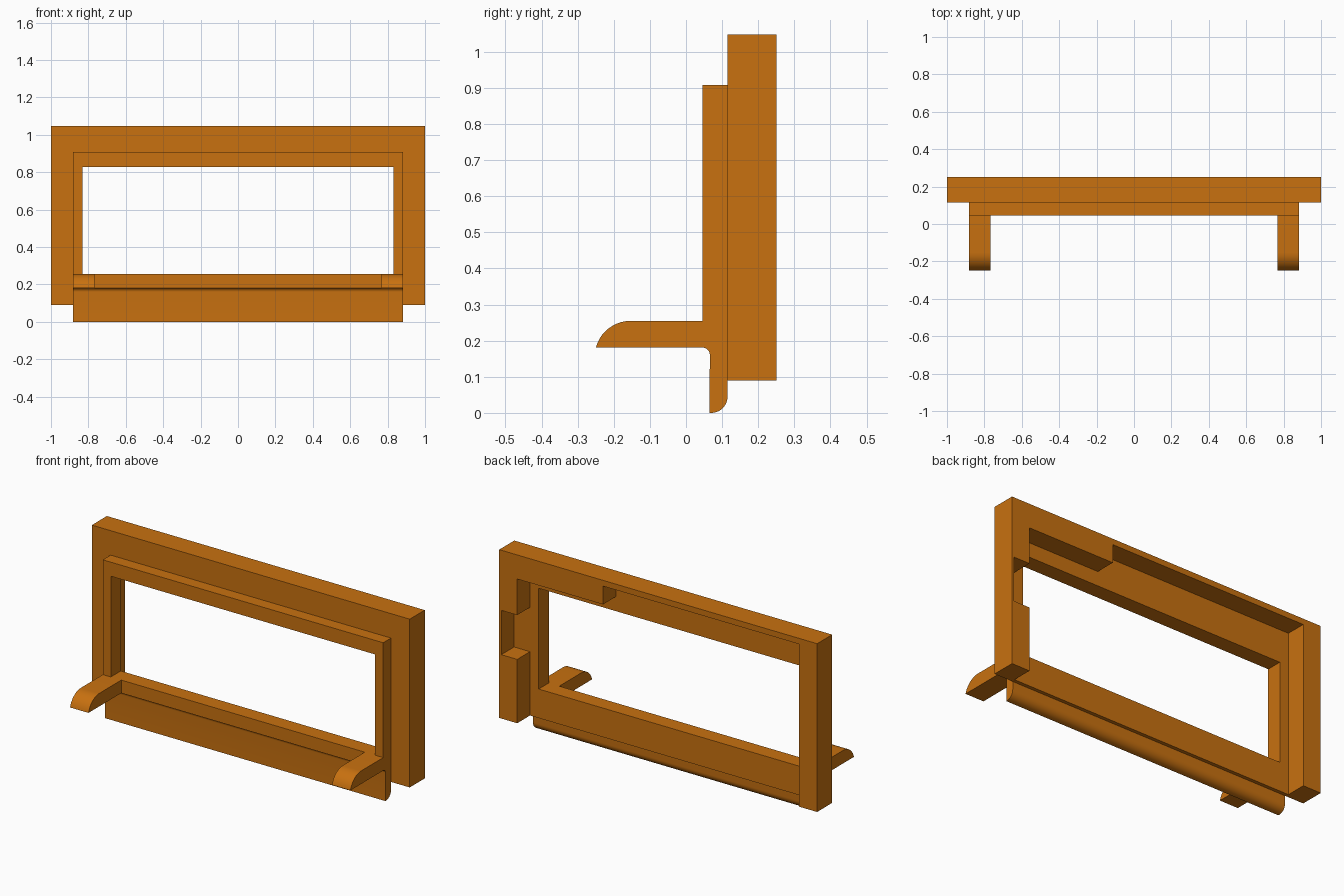
import bpy, bmesh, math
from mathutils import Vector

if "Cube" in bpy.data.objects:
    bpy.data.objects.remove(bpy.data.objects["Cube"])

orange = bpy.data.materials.new("orange_plastic")
orange.diffuse_color = (0.58, 0.165, 0.005, 1)
orange.use_nodes = True
orange.node_tree.nodes["Principled BSDF"].inputs["Base Color"].default_value = orange.diffuse_color


def prism(name, profile, to_3d, direction):
    """Extrude a closed 2D profile along a direction."""
    bm = bmesh.new()
    face = bm.faces.new([bm.verts.new(to_3d(a, b)) for a, b in profile])
    ext = bmesh.ops.extrude_face_region(bm, geom=[face])
    verts = [g for g in ext["geom"] if isinstance(g, bmesh.types.BMVert)]
    bmesh.ops.translate(bm, verts=verts, vec=Vector(direction))
    bmesh.ops.recalc_face_normals(bm, faces=bm.faces)
    mesh = bpy.data.meshes.new(name)
    bm.to_mesh(mesh)
    bm.free()
    mesh.materials.append(orange)
    obj = bpy.data.objects.new(name, mesh)
    bpy.context.collection.objects.link(obj)
    return obj


def front_prism(name, profile, y0, y1):
    return prism(name, profile, lambda x, z: (x, y0, z), (0, y1 - y0, 0))


def side_prism(name, profile, x0, x1):
    return prism(name, profile, lambda y, z: (x0, y, z), (x1 - x0, 0, 0))


def rect(x0, x1, z0, z1):
    return [(x0, z0), (x1, z0), (x1, z1), (x0, z1)]


def arc(cy, cz, r, a0, a1, n=10):
    angles = [math.radians(a0 + (a1 - a0) * i / n) for i in range(n + 1)]
    return [(cy + r * math.cos(a), cz + r * math.sin(a)) for a in angles]


def cut(obj, cutter):
    mod = obj.modifiers.new("cut", "BOOLEAN")
    mod.operation, mod.solver, mod.object = "DIFFERENCE", "EXACT", cutter
    bpy.context.view_layer.objects.active = obj
    bpy.ops.object.modifier_apply(modifier=mod.name)
    bpy.data.objects.remove(cutter)


def smooth(obj):
    bpy.ops.object.select_all(action="DESELECT")
    obj.select_set(True)
    bpy.context.view_layer.objects.active = obj
    bpy.ops.object.shade_smooth_by_angle(angle=math.radians(30))


# Rear housing: window plus stepped recess with a pocket in one post
housing = front_prism("rear_housing", rect(-1, 1, 0.09, 1.047), 0.115, 0.25)
recess = [(-0.887, 0), (-0.887, 1.014), (0.347, 1.014), (0.347, 0.91),
          (0.887, 0.91), (0.887, 0.705), (0.987, 0.705), (0.987, 0.453),
          (0.887, 0.453), (0.887, 0)]
cut(housing, front_prism("recess_cutter", recess, 0.135, 0.4))
cut(housing, front_prism("window_cutter", rect(-0.832, 0.832, 0.255, 0.828), 0, 0.4))

# Raised front bezel around the sides and top of the window
front_prism("front_bezel", [
    (-0.882, 0.255), (-0.832, 0.255), (-0.832, 0.828), (0.832, 0.828),
    (0.832, 0.255), (0.882, 0.255), (0.882, 0.908), (-0.882, 0.908)], 0.045, 0.115)

# Sill with the hanging lip, filleted in front and rounded at the back bottom
sill = [(0.045, 0.255), (0.115, 0.255)]
sill += arc(0.07, 0.045, 0.045, 0, -90)
sill += [(0.065, 0)]
sill += arc(0.045, 0.16, 0.021, 0, 90)
smooth(side_prism("sill_and_lip", sill, -0.882, 0.882))

# Two arms with rounded tips
arm = [(0.045, 0.181), (0.045, 0.255)] + arc(-0.153, 0.155, 0.1, 90, 165)
for side, name in ((1, "right_arm"), (-1, "left_arm")):
    smooth(side_prism(name, arm, side * 0.766, side * 0.882))
